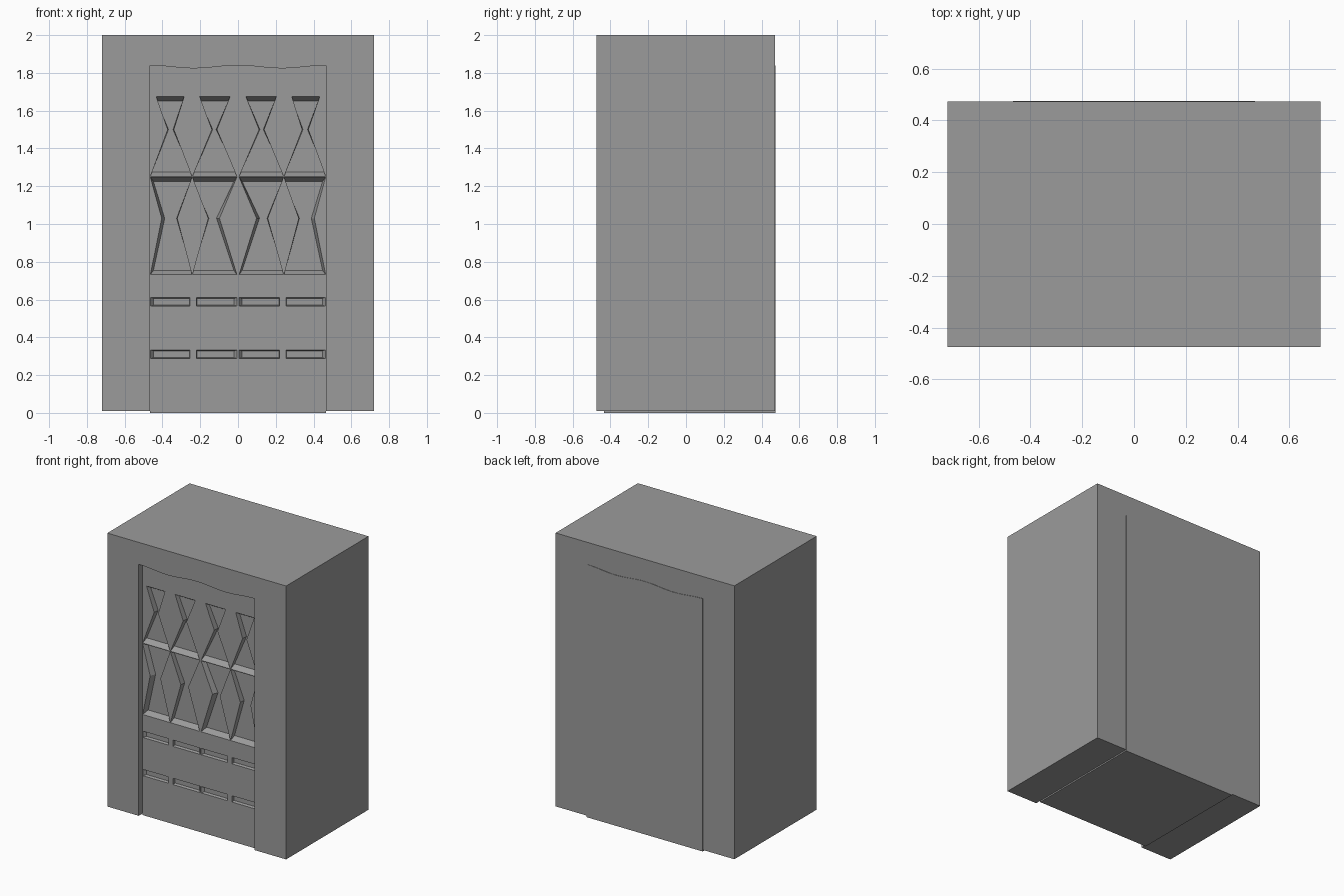
import bpy, bmesh, math

if "Cube" in bpy.data.objects:
    bpy.data.objects.remove(bpy.data.objects["Cube"])

grey = bpy.data.materials.new("plain grey")
grey.diffuse_color = (0.33, 0.33, 0.33, 1)
grey.use_nodes = True
grey.node_tree.nodes["Principled BSDF"].inputs["Base Color"].default_value = grey.diffuse_color

HALF, DOOR = 0.72, 0.467       # half widths of the block and of the door
FRONT, BACK = -0.475, 0.475
FACE = -0.433                  # front face of the recessed door


def loft(bm, rings):
    """Join (x, z) outlines placed at given y depths into a closed solid."""
    loops = [[bm.verts.new((x, y, z)) for x, z in pts] for y, pts in rings]
    for a, b in zip(loops, loops[1:]):
        for i in range(len(a)):
            j = (i + 1) % len(a)
            bm.faces.new((a[i], a[j], b[j], b[i]))
    bm.faces.new(loops[0])
    bm.faces.new(loops[-1])


def finish(name, bm):
    bmesh.ops.recalc_face_normals(bm, faces=bm.faces)
    mesh = bpy.data.meshes.new(name)
    bm.to_mesh(mesh)
    bm.free()
    mesh.materials.append(grey)
    obj = bpy.data.objects.new(name, mesh)
    bpy.context.collection.objects.link(obj)
    return obj


# Gently waved line shared by the door top and the lintel underside
wave = []
for i in range(25):
    x = -DOOR + 2 * DOOR * i / 24
    wave.append((x, 1.832 + 0.008 * math.cos(2 * math.pi * x / DOOR)))

# Surrounding block: two jambs and a lintel in one outline
bm = bmesh.new()
outline = [(-HALF, 0.01), (-HALF, 2), (HALF, 2), (HALF, 0.01), (DOOR, 0.01)]
outline += wave[::-1] + [(-DOOR, 0.01)]
loft(bm, [(FRONT, outline), (BACK - 0.003, outline)])
finish("surround_block", bm)

# Door slab filling the opening
bm = bmesh.new()
outline = [(-DOOR, 0)] + wave + [(DOOR, 0)]
loft(bm, [(FACE, outline), (BACK, outline)])
door = finish("door", bm)

# Sunken panels: outlines at the door face, sloping in towards the panel floor
bm = bmesh.new()


def panel(rows, dz, slope_l, slope_r, depth):
    """rows: (z, left, right) from bottom to top."""
    def ring(f):
        left, right = [], []
        for k, (z, l, r) in enumerate(rows):
            shift = dz if k == 0 else -dz if k == len(rows) - 1 else 0
            left.append((l + slope_l * f, z + shift * f))
            right.append((r - slope_r * f, z + shift * f))
        return left + right[::-1]
    loft(bm, [(FACE - 0.02, ring(0)), (FACE, ring(0)), (FACE + depth, ring(1))])


for side in (-1, 1):
    def place(rows):
        return [(z, *sorted((side * a, side * b))) for z, a, b in rows]

    for col in (0, 1):
        # wide slope on the centre edge of inner panels, outer edge of outer ones
        wide_left = (side == 1) == (col == 0)
        sl, sr = (0.016, 0.003) if wide_left else (0.003, 0.016)
        a, b = ((0.006, 0.241), (0.244, 0.464))[col]
        top = ((0.042, 0.203), (0.285, 0.433))[col]
        neck = ((0.112, 0.138), (0.34, 0.372))[col]
        waist = ((0.098, 0.157), (0.322, 0.404))[col]
        slot = ((0.004, 0.22), (0.255, 0.463))[col]
        panel(place([(1.252, a, b), (1.5, *neck), (1.675, *top)]),
              0.024, 0.004, 0.004, 0.04)
        panel(place([(0.732, a, b), (1.03, *waist), (1.248, a, b)]),
              0.022, sl, sr, 0.04)
        for z in (0.287, 0.565):
            panel(place([(z, *slot), (z + 0.046, *slot)]), 0.005, sl, sr, 0.02)

cutter = finish("panel_cutter", bm)
cutter.hide_render = True

cut = door.modifiers.new("panels", "BOOLEAN")
cut.operation, cut.solver, cut.object = "DIFFERENCE", "EXACT", cutter
bpy.context.view_layer.objects.active = door
door.select_set(True)
bpy.ops.object.modifier_apply(modifier=cut.name)
bpy.data.objects.remove(cutter)
